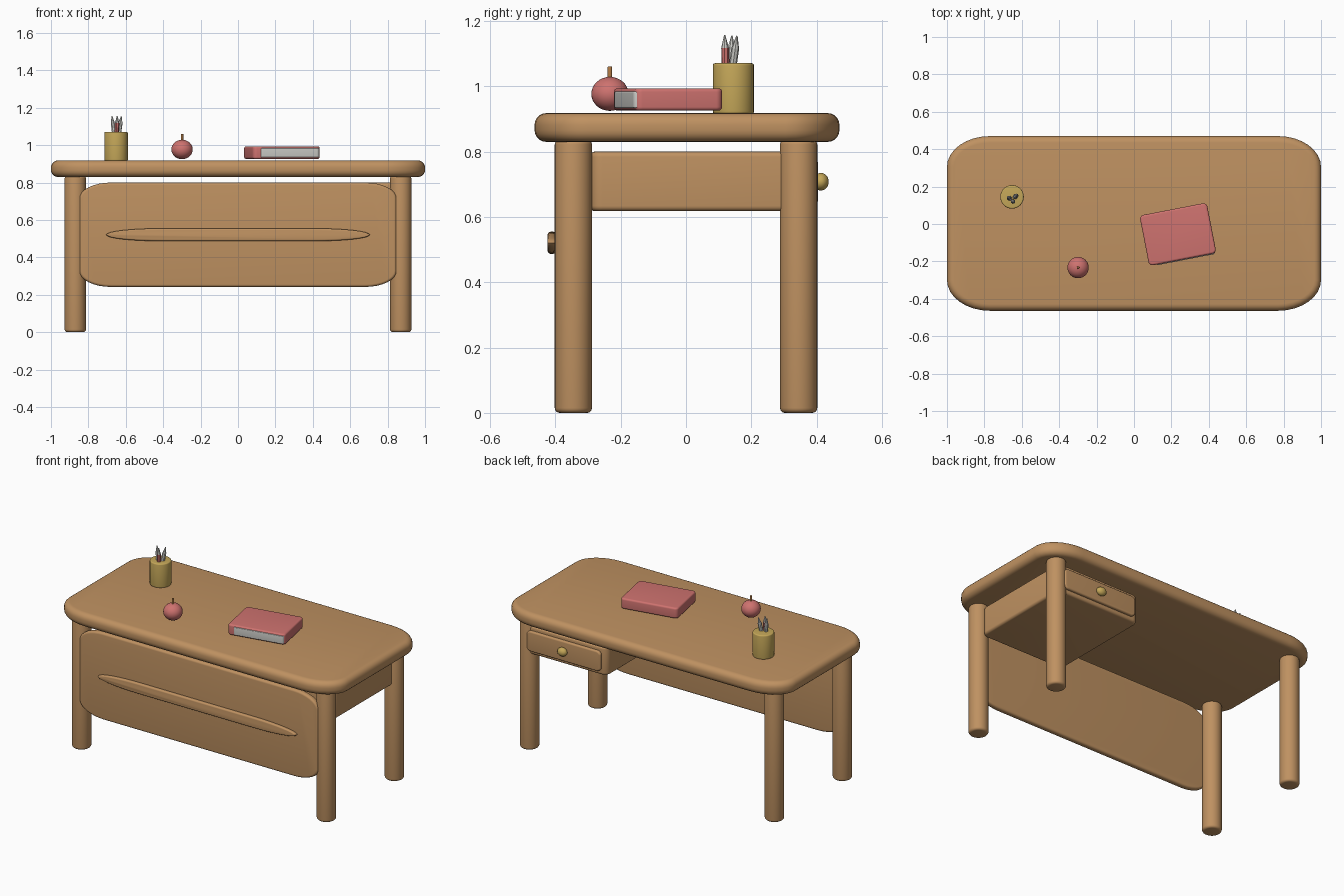
import bpy, bmesh, math
from mathutils import Matrix, Vector

if "Cube" in bpy.data.objects:
    bpy.data.objects.remove(bpy.data.objects["Cube"])


def material(name, rgb):
    m = bpy.data.materials.new(name)
    m.diffuse_color = (*rgb, 1)
    m.use_nodes = True
    m.node_tree.nodes["Principled BSDF"].inputs["Base Color"].default_value = m.diffuse_color
    return m


WOOD = material("wood", (0.52, 0.285, 0.12))
RED = material("soft_red", (0.62, 0.17, 0.16))
YELLOW = material("mustard", (0.56, 0.39, 0.10))
GREY = material("light_grey", (0.60, 0.60, 0.57))
STEM = material("stem_brown", (0.45, 0.20, 0.06))

ROT_FRONT = Matrix.Rotation(math.radians(90), 4, 'X')  # local z -> -y, local y -> z


def finish(name, bm, mat, matrix=Matrix()):
    bmesh.ops.recalc_face_normals(bm, faces=bm.faces)
    me = bpy.data.meshes.new(name)
    bm.to_mesh(me)
    bm.free()
    me.materials.append(mat)
    ob = bpy.data.objects.new(name, me)
    ob.matrix_world = matrix
    bpy.context.collection.objects.link(ob)
    bpy.ops.object.select_all(action='DESELECT')
    ob.select_set(True)
    bpy.context.view_layer.objects.active = ob
    bpy.ops.object.shade_smooth_by_angle(angle=math.radians(35))
    return ob


def skin(bm, rings):
    """Join closed rings of points and cap both ends."""
    rows = [[bm.verts.new(p) for p in r] for r in rings]
    n = len(rows[0])
    for a, b in zip(rows, rows[1:]):
        for i in range(n):
            j = (i + 1) % n
            bm.faces.new((a[i], a[j], b[j], b[i]))
    bm.faces.new(rows[0])
    bm.faces.new(rows[-1])


def slab(name, hx, hy, hz, rx, ry, edge, mat, matrix, steps=5, corner=9):
    """Board with elliptical corners in plan and rounded rims."""
    def ring(inset, z):
        pts = []
        for q, (sx, sy) in enumerate(((1, 1), (-1, 1), (-1, -1), (1, -1))):
            for k in range(corner):
                a = math.pi / 2 * (q + k / (corner - 1))
                pts.append((sx * (hx - rx) + (rx - inset) * math.cos(a),
                            sy * (hy - ry) + (ry - inset) * math.sin(a), z))
        return pts
    rim = [math.pi / 2 * k / steps for k in range(steps + 1)]
    rings = [ring(edge * (1 - math.sin(a)), -hz + edge * (1 - math.cos(a))) for a in rim]
    rings += [ring(edge * (1 - math.sin(a)), hz - edge * (1 - math.cos(a))) for a in reversed(rim)]
    bm = bmesh.new()
    skin(bm, rings)
    return finish(name, bm, mat, matrix)


def lathe(name, profile, mat, matrix, sides=32):
    """Turned part from (radius, height) points."""
    bm = bmesh.new()
    skin(bm, [[(r * math.cos(2 * math.pi * i / sides), r * math.sin(2 * math.pi * i / sides), z)
               for i in range(sides)] for r, z in profile])
    return finish(name, bm, mat, matrix)


def rod(r, h, e):
    """Cylinder profile with rounded ends."""
    arc = [math.pi / 2 * k / 4 for k in range(5)]
    low = [(r - e + e * math.sin(a), e - e * math.cos(a)) for a in arc]
    return low + [(p, h - z) for p, z in reversed(low)]


def ball(name, size, mat, loc):
    bm = bmesh.new()
    bmesh.ops.create_uvsphere(bm, u_segments=32, v_segments=16, radius=1)
    bmesh.ops.scale(bm, vec=Vector(size), verts=bm.verts)
    return finish(name, bm, mat, Matrix.Translation(loc))


T = Matrix.Translation

# Table top and legs
slab("table_top", 1.0, 0.467, 0.044, 0.23, 0.165, 0.036, WOOD, T((0, 0.003, 0.874)))
for sx, sx_name in ((-1, "left"), (1, "right")):
    for sy, sy_name in ((-1, "front"), (1, "back")):
        lathe(f"{sy_name}_{sx_name}_leg", rod(0.057, 0.837, 0.015), WOOD,
              T((sx * 0.87, sy * 0.345, 0)))

# Front panel with its long trim strip
slab("front_panel", 0.848, 0.279, 0.019, 0.17, 0.085, 0.014, WOOD, T((0, -0.384, 0.521)) @ ROT_FRONT)
slab("panel_trim", 0.705, 0.034, 0.013, 0.3, 0.034, 0.01, WOOD, T((0, -0.411, 0.521)) @ ROT_FRONT)

# Drawer box, drawer front and knob
slab("drawer_box", 0.298, 0.342, 0.091, 0.04, 0.04, 0.016, WOOD, T((0.59, 0.046, 0.709)))
slab("drawer_front", 0.262, 0.065, 0.018, 0.03, 0.024, 0.01, WOOD, T((0.59, 0.387, 0.708)) @ ROT_FRONT)
ball("drawer_knob", (0.032, 0.024, 0.027), YELLOW, (0.59, 0.413, 0.708))

# Book with its pages showing at the front
book = T((0.235, -0.055, 0.96)) @ Matrix.Rotation(math.radians(11), 4, 'Z')
slab("book_cover", 0.183, 0.137, 0.034, 0.022, 0.022, 0.011, RED, book)
slab("book_pages", 0.16, 0.05, 0.025, 0.012, 0.012, 0.004, GREY, book @ T((0.016, -0.091, -0.001)))

# Apple and stem
ball("apple", (0.057, 0.057, 0.052), RED, (-0.299, -0.233, 0.977))
lathe("apple_stem", rod(0.007, 0.05, 0.002), STEM, T((-0.299, -0.233, 1.011)), 12)

# Pencil cup and pencils
lathe("pencil_cup", rod(0.063, 0.155, 0.007), YELLOW, T((-0.652, 0.145, 0.916)))
for i, (x, y, lean_x, lean_y, mat) in enumerate((
        (-0.66, 0.135, -0.12, 0.05, GREY),
        (-0.648, 0.122, 0.02, -0.03, RED),
        (-0.64, 0.14, 0.14, 0.14, GREY))):
    tilt = Vector((lean_x, lean_y, 1)).to_track_quat('Z', 'Y').to_matrix().to_4x4()
    pose = T((x, y, 1.04)) @ tilt
    lathe(f"pencil_{i + 1}", [(0.012, 0), (0.012, 0.078)], mat, pose, 8)
    lathe(f"pencil_tip_{i + 1}", [(0.012, 0.078), (0.002, 0.117)], GREY, pose, 8)
